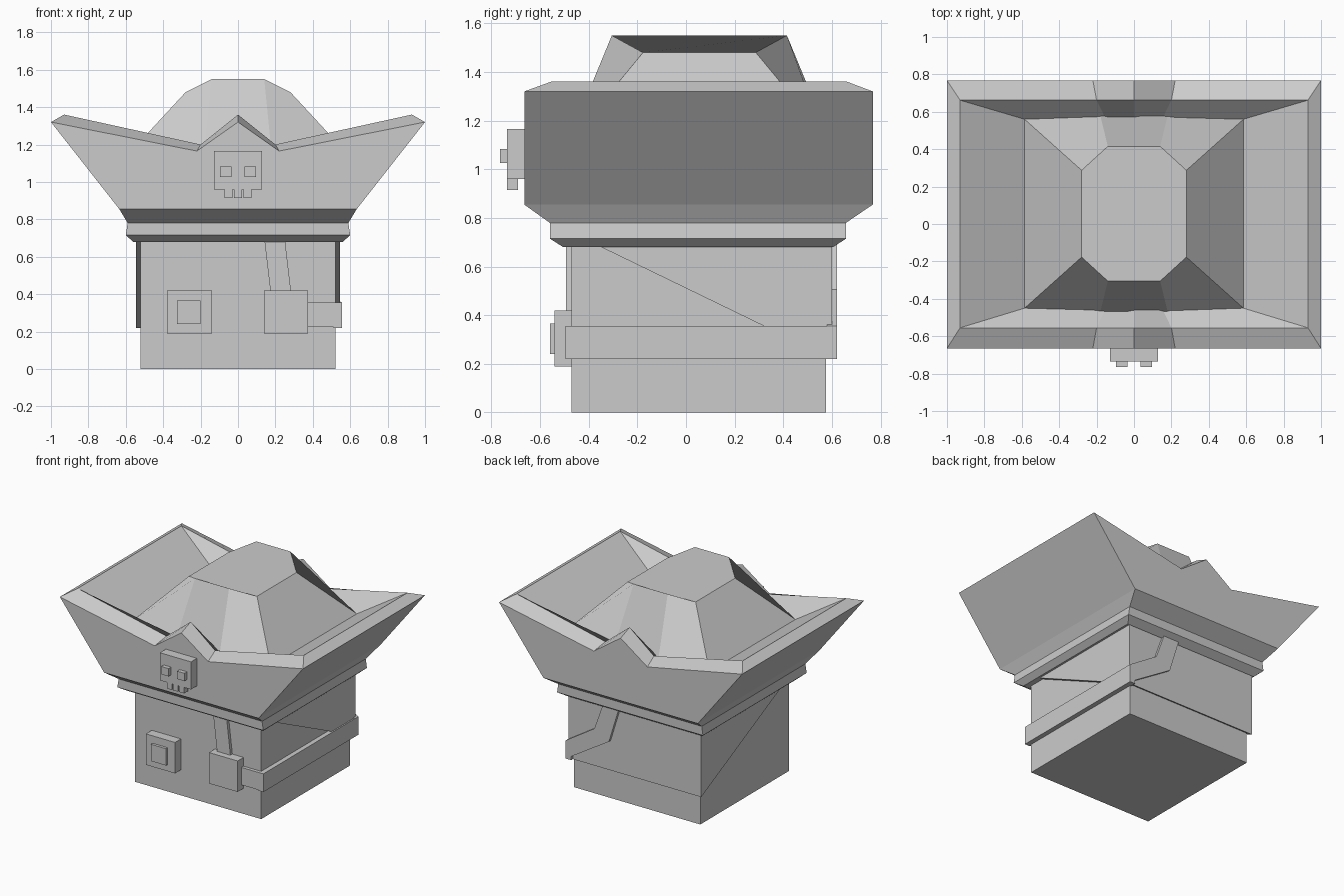
import bpy, bmesh

if "Cube" in bpy.data.objects:
    bpy.data.objects.remove(bpy.data.objects["Cube"])


def finish(name, bm):
    bmesh.ops.recalc_face_normals(bm, faces=bm.faces)
    me = bpy.data.meshes.new(name)
    bm.to_mesh(me)
    bm.free()
    ob = bpy.data.objects.new(name, me)
    bpy.context.collection.objects.link(ob)
    return ob


def loft(name, rings):
    """Skin closed rings of equal length and cap both ends."""
    bm = bmesh.new()
    vs = [[bm.verts.new(p) for p in r] for r in rings]
    n = len(rings[0])
    for a, b in zip(vs, vs[1:]):
        for i in range(n):
            j = (i + 1) % n
            bm.faces.new((a[i], a[j], b[j], b[i]))
    bm.faces.new(vs[0])
    bm.faces.new(vs[-1])
    return finish(name, bm)


def prism_y(name, pts, y0, y1):
    return loft(name, [[(x, y, z) for x, z in pts] for y in (y0, y1)])


def prism_x(name, pts, x0, x1):
    return loft(name, [[(x, y, z) for y, z in pts] for x in (x0, x1)])


def box(name, x0, x1, y0, y1, z0, z1):
    return prism_y(name, [(x0, z0), (x1, z0), (x1, z1), (x0, z1)], y0, y1)


# head and wedge of hair around its back
box("head", -.52, .52, -.47, .575, 0, .72)
prism_x("hair", [(.6, .22), (.6, .7), (-.39, .7)], -.545, .545)

# open eye
box("eye", -.38, -.14, -.54, -.46, .19, .42)
box("pupil", -.325, -.2, -.56, -.53, .24, .365)

# eye patch with its strap wrapping round the right side and up the back
box("eye_patch", .14, .375, -.54, -.46, .19, .42)
prism_y("strap_front_upper", [(.14, .7), (.25, .7), (.285, .4), (.175, .4)], -.493, -.46)
box("strap_front_side", .36, .55, -.495, -.46, .225, .355)
box("strap_side", .51, .555, -.495, .62, .22, .355)
prism_y("strap_back", [(.555, .22), (.2, .44), (.12, .7), (.25, .7), (.32, .505), (.555, .355)], .58, .62)


# hat: band, flared brim with a notched rim, inner slope
def hat_ring(x, y0, y1, a, z_corner, z_notch=None, z_mid=None):
    zn = z_corner if z_notch is None else z_notch
    zm = z_corner if z_mid is None else z_mid
    row = [(-x, z_corner), (-a, zn), (0, zm), (a, zn), (x, z_corner)]
    return [(px, y0, z) for px, z in row] + [(px, y1, z) for px, z in reversed(row)]


loft("hat_brim", [
    hat_ring(.56, -.505, .605, .12, .68),
    hat_ring(.60, -.56, .658, .12, .715),
    hat_ring(.59, -.56, .658, .12, .78),
    hat_ring(.635, -.665, .768, .14, .855),
    hat_ring(1.0, -.665, .768, .22, 1.32, 1.165, 1.32),
    hat_ring(.93, -.555, .662, .2, 1.36, 1.2, 1.36),
    hat_ring(.585, -.45, .56, .15, 1.15),
])

# faceted crown, mirrored front to back about its middle
CY = .055


def crown_ring(pts):
    half = [(x, d, z) for x, d, z in pts]
    right = [(x, CY - d, z) for x, d, z in half]
    back = [(x, CY + d, z) for x, d, z in reversed(half)]
    front = right + back
    return front + [(-x, y, z) for x, y, z in reversed(front)]


loft("hat_crown", [
    crown_ring([(.18, .525, 1.15), (.585, .505, 1.15)]),
    crown_ring([(.14, .36, 1.55), (.28, .232, 1.48)]),
]).data.name = "hat_crown"

# skull badge on the front of the brim
box("skull", -.128, .128, -.735, -.65, .96, 1.165)
for s in (-1, 1):
    box("skull_eye", s * .065 - .03, s * .065 + .03, -.765, -.73, 1.025, 1.083)
for i in (-1, 0, 1):
    box("skull_tooth", i * .05 - .021, i * .05 + .021, -.735, -.69, .915, .965)
